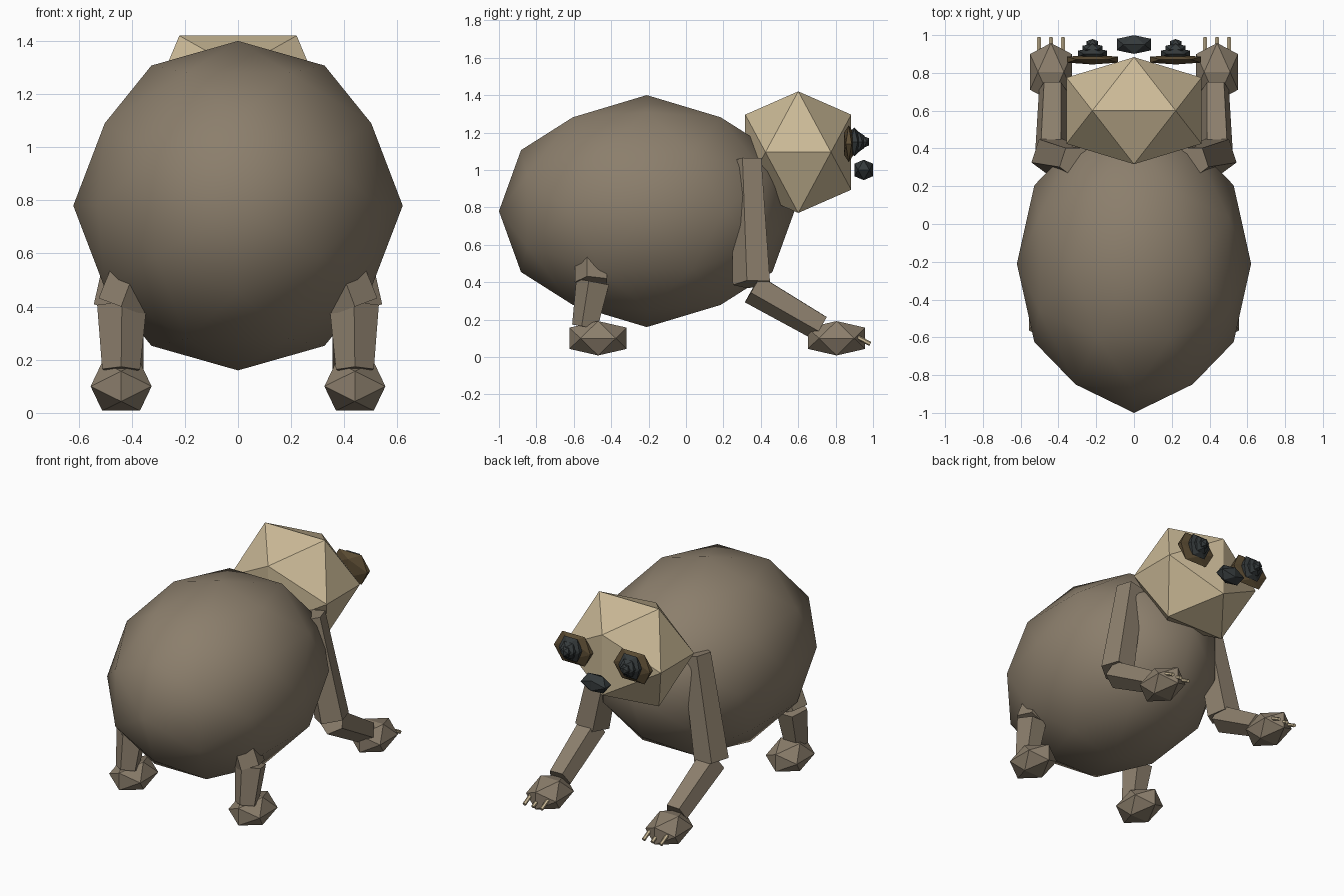
import bpy, bmesh, math
from mathutils import Vector

old = bpy.data.objects.get("Cube")
if old:
    bpy.data.objects.remove(old, do_unlink=True)


def material(name, rgb):
    m = bpy.data.materials.new(name)
    m.use_nodes = True
    m.diffuse_color = (*rgb, 1)
    bsdf = next(n for n in m.node_tree.nodes if n.type == "BSDF_PRINCIPLED")
    bsdf.inputs["Base Color"].default_value = (*rgb, 1)
    return m


FUR = material("grey brown fur", (0.26, 0.21, 0.15))
CREAM = material("cream face", (0.60, 0.49, 0.31))
PATCH = material("dark brown patch", (0.11, 0.075, 0.035))
DARK = material("charcoal", (0.035, 0.042, 0.044))


def finish(name, bm, mat, smooth=False):
    bmesh.ops.recalc_face_normals(bm, faces=bm.faces)
    mesh = bpy.data.meshes.new(name)
    bm.to_mesh(mesh)
    bm.free()
    mesh.materials.append(mat)
    for p in mesh.polygons:
        p.use_smooth = smooth
    ob = bpy.data.objects.new(name, mesh)
    bpy.context.collection.objects.link(ob)
    return ob


def gem(name, centre, radii, mat, rounded=False):
    """Twenty-sided solid with an edge on top, optionally split once more."""
    g = (1 + math.sqrt(5)) / 2
    pts = []
    for a in (-1, 1):
        for b in (-g, g):
            pts += [Vector((a, 0, b)), Vector((0, b, a)), Vector((b, a, 0))]
    if rounded:
        pts += [(p + q) / 2 for i, p in enumerate(pts) for q in pts[:i]
                if (p - q).length < 2.1]
    bm = bmesh.new()
    for p in pts:
        p = p.normalized()
        bm.verts.new([c + r * k for c, r, k in zip(centre, radii, p)])
    bmesh.ops.convex_hull(bm, input=bm.verts)
    return finish(name, bm, mat, rounded)


def limb(name, top, end, r_top, r_end, mat, sides=5):
    """Tapered prism from top to end, one corner turned to the rear."""
    top, end = Vector(top), Vector(end)
    turn = Vector((0, 0, 1)).rotation_difference(top - end)
    bm = bmesh.new()
    rings = []
    for c, r in ((top, r_top), (end, r_end)):
        ring = []
        for i in range(sides):
            a = math.tau * i / sides
            ring.append(bm.verts.new(c + turn @ Vector((r * math.sin(a), -r * math.cos(a), 0))))
        bm.faces.new(ring)
        rings.append(ring)
    for i in range(sides):
        j = (i + 1) % sides
        bm.faces.new((rings[0][i], rings[0][j], rings[1][j], rings[1][i]))
    return finish(name, bm, mat)


# Trunk, head and nose
gem("body", (0, -0.21, 0.78), (0.62, 0.79, 0.62), FUR, True)
gem("head", (0, 0.6, 1.095), (0.42, 0.333, 0.382), CREAM)
gem("nose", (0, 0.95, 1.0), (0.107, 0.058, 0.064), DARK)

for side, s in (("left", 1), ("right", -1)):
    # Eye: flat patch with three shrinking stones stacked forwards
    gem(side + "_eye_patch", (s * 0.22, 0.87, 1.14), (0.158, 0.03, 0.115), PATCH)
    for part, y, r, depth in (("eye", 0.9, 0.09, 0.035), ("iris", 0.925, 0.062, 0.035),
                              ("pupil", 0.95, 0.036, 0.034)):
        gem(f"{side}_{part}", (s * 0.22, y, 1.15), (r, depth, r), DARK)

    # Front limb
    limb(side + "_upper_arm", (s * 0.31, 0.33, 1.05), (s * 0.44, 0.36, 0.39), 0.09, 0.11, FUR)
    limb(side + "_forearm", (s * 0.44, 0.36, 0.37), (s * 0.43, 0.72, 0.16), 0.09, 0.077, FUR)
    gem(side + "_front_paw", (s * 0.44, 0.805, 0.1), (0.13, 0.18, 0.108), FUR)
    for i in (-1, 0, 1):
        x = s * 0.44 + i * 0.063
        limb(f"{side}_claw_{i + 2}", (x, 0.89, 0.12), (x, 0.985, 0.07), 0.012, 0.012, CREAM, 6)

    # Rear limb
    limb(side + "_thigh", (s * 0.38, -0.5, 0.56), (s * 0.44, -0.5, 0.4), 0.09, 0.095, FUR)
    limb(side + "_shin", (s * 0.437, -0.49, 0.4), (s * 0.44, -0.535, 0.16), 0.098, 0.075, FUR)
    gem(side + "_rear_paw", (s * 0.44, -0.47, 0.1), (0.135, 0.18, 0.108), FUR)
